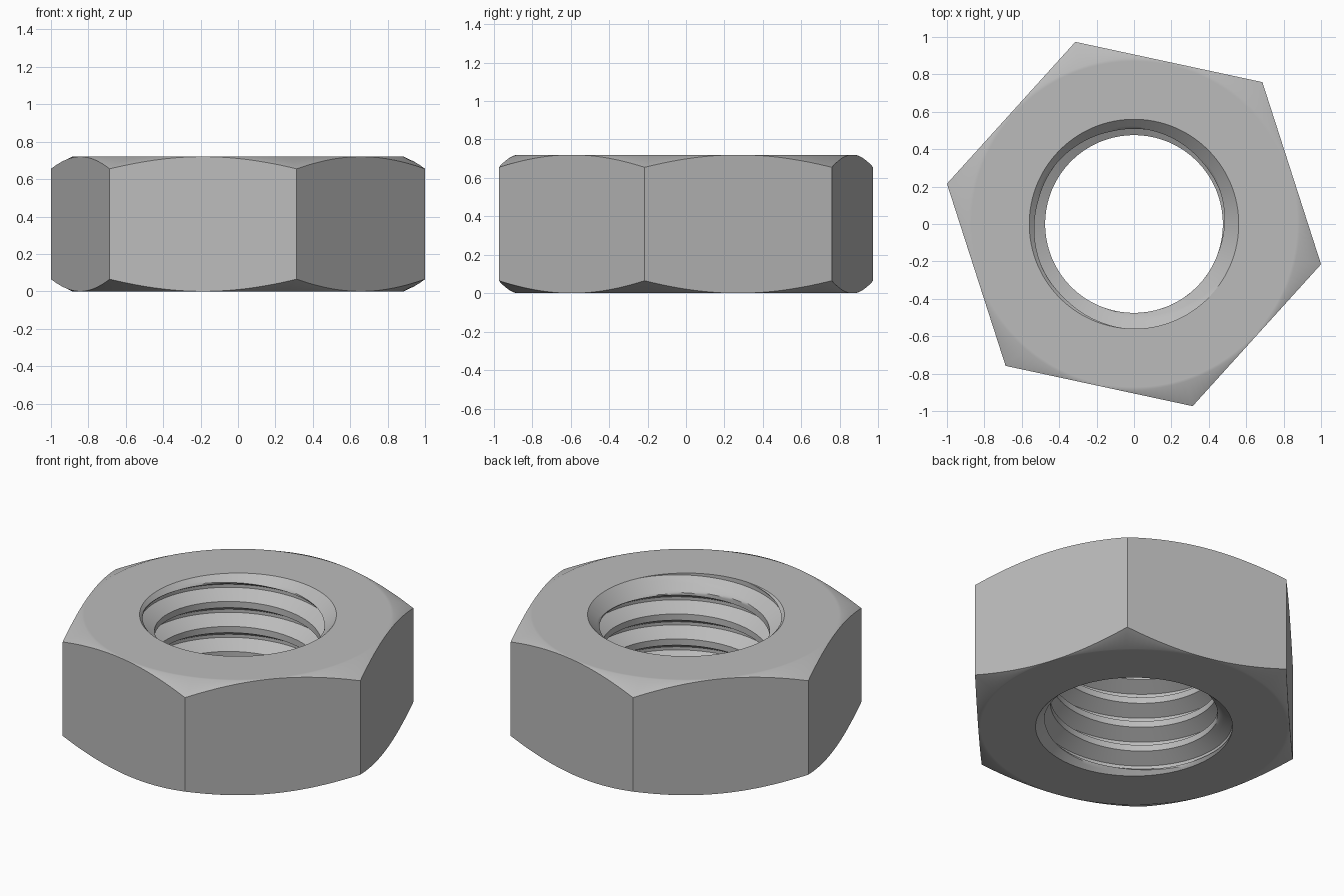
import bpy, bmesh
from math import pi, cos, sin, radians

if "Cube" in bpy.data.objects:
    bpy.data.objects.remove(bpy.data.objects["Cube"])

HEIGHT = 0.72
CORNER = 1.023                  # hexagon corner radius
FLAT = CORNER * cos(pi / 6)     # hexagon flat radius
TURN = radians(-12.15)          # angle of the first corner
BEVEL = 0.475                   # slope of the outer corner chamfer
MAJOR, MINOR, PITCH = 0.56, 0.475, 0.157
COLUMNS = 192
FINE = 5                        # rows on each thread facet


def clamp(v, low, high):
    return max(low, min(high, v))


def hex_radius(angle):
    return FLAT / cos((angle - TURN) % (pi / 3) - pi / 6)


def bore_radius(z, lead):
    """Trapezoid thread, opened by a countersink at both ends."""
    u = abs(((z - lead) / PITCH + 0.5) % 1 - 0.5)
    thread = MINOR + (MAJOR - MINOR) * clamp((u - 0.125) / 0.3125, 0, 1)
    return max(thread, MAJOR - min(z, HEIGHT - z))


# Thread heights in pitches: crest, flank, root, flank, with finer rows between
facets = [-0.125, 0.125, 0.4375, 0.5625, 0.875]
thread_rows = [turn + a + (b - a) * i / FINE
               for turn in range(-8, 3)
               for a, b in zip(facets, facets[1:])
               for i in range(FINE)]


def section(angle):
    """Closed radial section: bottom, outer side, top, then down the bore."""
    outer = hex_radius(angle)
    drop = (outer - FLAT) * BEVEL
    inset = FLAT - 0.015
    points = [(MAJOR, 0), (inset, 0), (FLAT, 0), (outer, drop),
              (outer, HEIGHT - drop), (FLAT, HEIGHT), (inset, HEIGHT), (MAJOR, HEIGHT)]
    lead = HEIGHT + 0.1 + PITCH * angle / (2 * pi)
    for row in reversed(thread_rows):
        z = clamp(lead + row * PITCH, 0, HEIGHT)
        points.append((bore_radius(z, lead), z))
    return points


# Sweep the section around the axis
bm = bmesh.new()
rings = []
for c in range(COLUMNS + 1):
    a = TURN + 2 * pi * c / COLUMNS
    rings.append([bm.verts.new((r * cos(a), r * sin(a), z)) for r, z in section(a)])
for left, right in zip(rings, rings[1:]):
    for i in range(len(left)):
        bm.faces.new((left[i - 1], right[i - 1], right[i], left[i]))
bmesh.ops.remove_doubles(bm, verts=bm.verts, dist=1e-5)
bmesh.ops.dissolve_degenerate(bm, edges=bm.edges, dist=1e-5)
bmesh.ops.recalc_face_normals(bm, faces=bm.faces)

mesh = bpy.data.meshes.new("hex_nut")
bm.to_mesh(mesh)
bm.free()
nut = bpy.data.objects.new("hex_nut", mesh)
bpy.context.collection.objects.link(nut)

# Plain grey metal
steel = bpy.data.materials.new("grey_steel")
steel.use_nodes = True
colour = (0.5, 0.5, 0.5, 1)
steel.diffuse_color = colour
steel.node_tree.nodes["Principled BSDF"].inputs["Base Color"].default_value = colour
mesh.materials.append(steel)

bpy.ops.object.select_all(action="DESELECT")
nut.select_set(True)
bpy.context.view_layer.objects.active = nut
bpy.ops.object.shade_smooth_by_angle(angle=radians(30))
